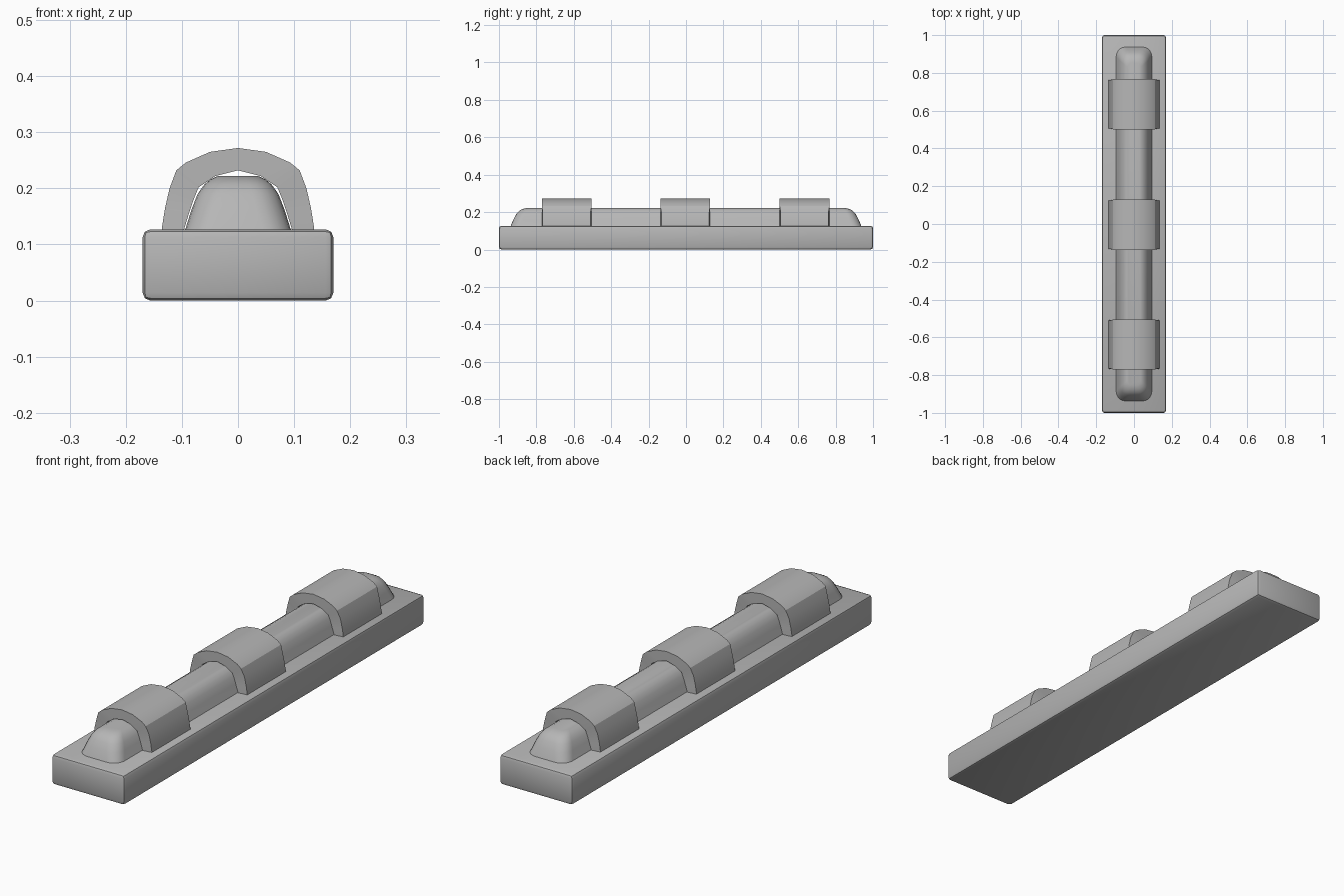
import bpy, bmesh, math

cube = bpy.data.objects.get("Cube")
if cube:
    bpy.data.objects.remove(cube, do_unlink=True)

# One grey for everything
grey = bpy.data.materials.new("mid_grey")
grey.use_nodes = True
colour = (0.47, 0.47, 0.47, 1)
grey.diffuse_color = colour
grey.node_tree.nodes["Principled BSDF"].inputs["Base Color"].default_value = colour


def finish(bm, name, angle):
    """Turn a bmesh into a linked, shaded object."""
    bmesh.ops.recalc_face_normals(bm, faces=bm.faces[:])
    mesh = bpy.data.meshes.new(name)
    bm.to_mesh(mesh)
    bm.free()
    mesh.materials.append(grey)
    obj = bpy.data.objects.new(name, mesh)
    bpy.context.collection.objects.link(obj)
    bpy.ops.object.select_all(action='DESELECT')
    obj.select_set(True)
    bpy.context.view_layer.objects.active = obj
    bpy.ops.object.shade_smooth_by_angle(angle=math.radians(angle))
    return obj


def bridge(bm, a, b, closed=True):
    """Join two equal rows of vertices with quads."""
    n = len(a)
    for i in range(n if closed else n - 1):
        j = (i + 1) % n
        bm.faces.new((a[i], a[j], b[j], b[i]))


# Base block with softened edges
HEIGHT = 0.127
bm = bmesh.new()
bmesh.ops.create_cube(bm, size=1)
for v in bm.verts:
    v.co = (v.co.x * 0.34, v.co.y * 2, (v.co.z + 0.5) * HEIGHT)
bmesh.ops.bevel(bm, geom=bm.edges[:], offset=0.014, segments=2,
                profile=0.5, affect='EDGES')
finish(bm, "base_block", 25)


# Rounded bar lofted from rounded rectangles
def rounded_ring(bm, hx, hy, r, z, steps=5):
    ring = []
    for k, (sx, sy) in enumerate([(1, 1), (-1, 1), (-1, -1), (1, -1)]):
        for i in range(steps + 1):
            a = math.pi / 2 * (k + i / steps)
            ring.append(bm.verts.new((sx * (hx - r) + r * math.cos(a),
                                      sy * (hy - r) + r * math.sin(a), z)))
    return ring


# Half width, half length, corner radius, height
LEVELS = [(0.098, 0.940, 0.050, 0.118), (0.093, 0.936, 0.050, 0.130),
          (0.083, 0.922, 0.050, 0.162), (0.072, 0.907, 0.046, 0.190),
          (0.060, 0.892, 0.040, 0.207), (0.049, 0.875, 0.034, 0.216),
          (0.036, 0.855, 0.026, 0.222)]
bm = bmesh.new()
rings = [rounded_ring(bm, *level) for level in LEVELS]
for low, high in zip(rings, rings[1:]):
    bridge(bm, low, high)
bm.faces.new(rings[0])
bm.faces.new(rings[-1])
finish(bm, "rounded_bar", 40)

# Arched clamps over the bar
OUTER = [(0.136, 0.120), (0.135, 0.134), (0.130, 0.165), (0.122, 0.200),
         (0.110, 0.232), (0.093, 0.246), (0.050, 0.265), (0, 0.272)]
INNER = [(0.098, 0.120), (0.094, 0.134), (0.086, 0.160), (0.078, 0.183),
         (0.070, 0.202), (0.040, 0.222), (0.020, 0.227), (0, 0.232)]


def arch_row(bm, half, y, side):
    """Mirrored profile row; the flanks are slightly shorter than the crown."""
    full = half + [(-x, z) for x, z in reversed(half[:-1])]
    return [bm.verts.new((x, y + side * (0.133 if abs(x) < 0.115 else 0.128), z))
            for x, z in full]


for name, y in (("front_clamp", -0.638), ("middle_clamp", -0.004), ("back_clamp", 0.634)):
    bm = bmesh.new()
    outer = [arch_row(bm, OUTER, y, s) for s in (-1, 1)]
    inner = [arch_row(bm, INNER, y, s) for s in (-1, 1)]
    bridge(bm, outer[0], outer[1], False)
    bridge(bm, inner[0], inner[1], False)
    for o, i in zip(outer, inner):
        bridge(bm, o, i, False)
    for end in (0, -1):
        bm.faces.new((outer[0][end], outer[1][end], inner[1][end], inner[0][end]))
    finish(bm, name, 24)
